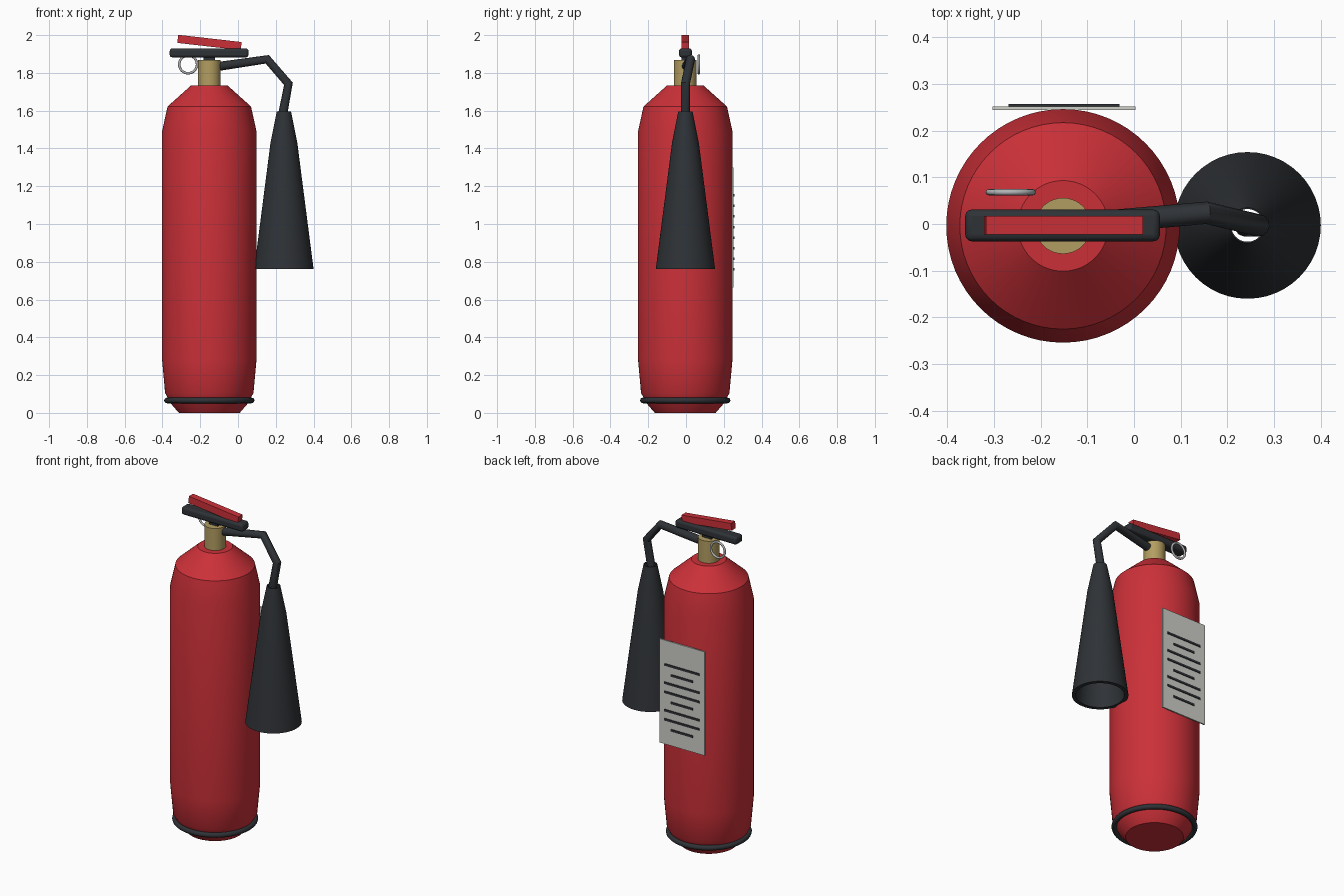
import bpy, bmesh, math
from mathutils import Vector

if "Cube" in bpy.data.objects:
    bpy.data.objects.remove(bpy.data.objects["Cube"])

CX, CY = -0.152, -0.004      # tank axis
HX = 0.243                   # horn axis


def material(name, rgb):
    m = bpy.data.materials.new(name)
    m.diffuse_color = (*rgb, 1)
    m.use_nodes = True
    m.node_tree.nodes["Principled BSDF"].inputs["Base Color"].default_value = m.diffuse_color
    return m


RED = material("red_paint", (0.60, 0.03, 0.04))
BLACK = material("black_rubber", (0.028, 0.032, 0.037))
BRASS = material("brass", (0.45, 0.34, 0.12))
STEEL = material("steel", (0.45, 0.46, 0.47))
PAPER = material("label_paper", (0.62, 0.63, 0.58))


def finish(ob, name, mat, angle=35):
    ob.name = ob.data.name = name
    ob.data.materials.clear()
    ob.data.materials.append(mat)
    bpy.ops.object.select_all(action='DESELECT')
    ob.select_set(True)
    bpy.context.view_layer.objects.active = ob
    bpy.ops.object.shade_smooth_by_angle(angle=math.radians(angle))
    return ob


def lathe(name, profile, centre, mat, n=64, closed=False):
    """Revolve (radius, z) points; cap both ends, or close the loop."""
    bm = bmesh.new()
    rings = [[bm.verts.new((centre[0] + r * math.cos(2 * math.pi * i / n),
                            centre[1] + r * math.sin(2 * math.pi * i / n), z))
              for i in range(n)] for r, z in profile]
    pairs = list(zip(rings, rings[1:]))
    if closed:
        pairs.append((rings[-1], rings[0]))
    else:
        bm.faces.new(rings[0])
        bm.faces.new(rings[-1])
    for a, b in pairs:
        for i in range(n):
            j = (i + 1) % n
            bm.faces.new((a[i], a[j], b[j], b[i]))
    bmesh.ops.recalc_face_normals(bm, faces=bm.faces)
    me = bpy.data.meshes.new(name)
    bm.to_mesh(me)
    bm.free()
    ob = bpy.data.objects.new(name, me)
    bpy.context.collection.objects.link(ob)
    return finish(ob, name, mat)


def box(name, centre, size, mat, bevel=0.0, tilt=0.0):
    bpy.ops.mesh.primitive_cube_add(size=1, location=centre)
    ob = bpy.context.object
    ob.scale = size
    bpy.ops.object.transform_apply(location=False, rotation=False, scale=True)
    ob.rotation_euler.y = tilt
    if bevel:
        mod = ob.modifiers.new("bevel", 'BEVEL')
        mod.width, mod.segments = bevel, 3
    return finish(ob, name, mat)


def torus(name, centre, major, minor, mat, rot=(0, 0, 0)):
    bpy.ops.mesh.primitive_torus_add(location=centre, rotation=rot, major_radius=major,
                                     minor_radius=minor, major_segments=48, minor_segments=12)
    return finish(bpy.context.object, name, mat)


# Tank, base ring and valve neck
lathe("tank", [(0.161, 0), (0.2, 0.045), (0.234, 0.105), (0.25, 0.283),
               (0.25, 1.49), (0.221, 1.622), (0.097, 1.733)], (CX, CY), RED)
torus("base_ring", (CX, CY, 0.066), 0.224, 0.015, BLACK)
lathe("valve_neck", [(0.06, 1.70), (0.06, 1.868)], (CX, CY), BRASS, 40)

# Handle pair and safety pin ring
box("lower_handle", (-0.153, -0.003, 1.906), (0.417, 0.068, 0.048), BLACK, 0.014)
box("valve_stem", (CX, -0.003, 1.875), (0.06, 0.04, 0.04), BLACK)
box("squeeze_lever", (-0.151, -0.003, 1.961), (0.338, 0.04, 0.043), RED, 0, math.radians(6.5))
torus("pin_ring", (-0.264, 0.068, 1.845), 0.047, 0.0065, STEEL, (math.pi / 2, 0, 0))

# Hose: jointed pipe from neck to horn
cu = bpy.data.curves.new("hose", 'CURVE')
cu.dimensions = '3D'
cu.bevel_depth, cu.bevel_resolution, cu.use_fill_caps = 0.024, 4, True
sp = cu.splines.new('POLY')
path = [(-0.12, 0.0, 1.832), (0.155, 0.024, 1.872), (0.267, -0.003, 1.742), (0.238, -0.003, 1.588)]
sp.points.add(len(path) - 1)
for p, co in zip(sp.points, path):
    p.co = (*co, 1)
hose = bpy.data.objects.new("hose", cu)
bpy.context.collection.objects.link(hose)
bpy.ops.object.select_all(action='DESELECT')
hose.select_set(True)
bpy.context.view_layer.objects.active = hose
bpy.ops.object.convert(target='MESH')
finish(bpy.context.object, "hose", BLACK)

# Discharge horn: hollow cone
lathe("horn", [(0.157, 0.762), (0.071, 1.43), (0.038, 1.595), (0.035, 1.595),
               (0.06, 1.43), (0.133, 0.775), (0.135, 0.762)], (HX, -0.003), BLACK, 48, True)

# Instruction label on the back with plain printed bars
box("label", (-0.15, 0.248, 0.982), (0.306, 0.008, 0.636), PAPER)
for i in range(8):
    width = 0.15 if i % 3 == 1 else 0.237
    box(f"label_bar_{i + 1}", (-0.15, 0.254, 1.152 - 0.056 * i), (width, 0.005, 0.013), BLACK)
